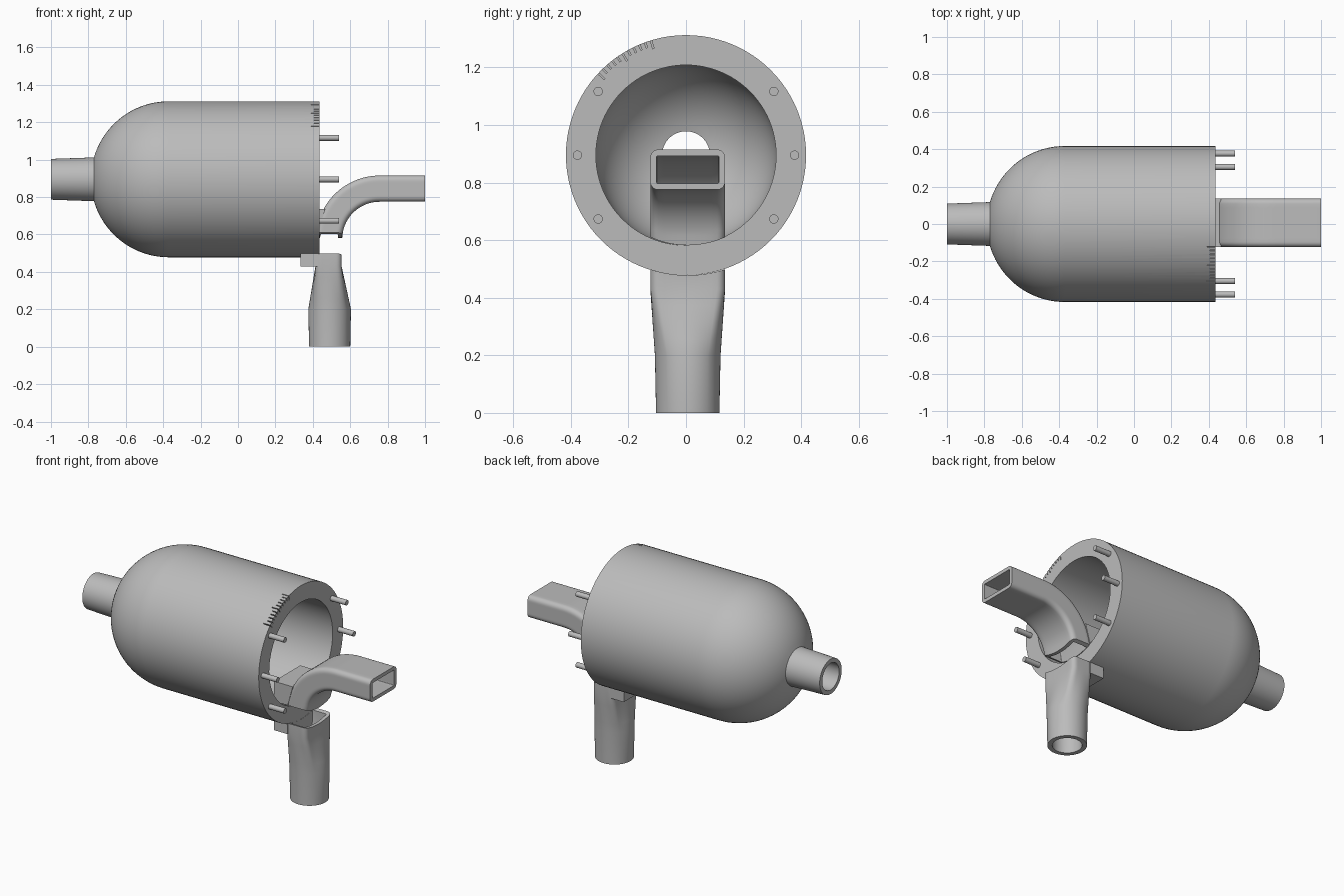
import bpy, bmesh
from math import sin, cos, pi, sqrt, radians, atan2
from mathutils import Matrix

if "Cube" in bpy.data.objects:
    bpy.data.objects.remove(bpy.data.objects["Cube"])

AXIS_Z = 0.895            # height of the vessel axis
R_OUT, R_IN = 0.417, 0.313
Y_OFF = 0.006             # sideways shift of duct and spout
WALL = 0.022

gray = bpy.data.materials.new("plain gray")
gray.use_nodes = True
gray.diffuse_color = (0.5, 0.5, 0.5, 1)
gray.node_tree.nodes["Principled BSDF"].inputs["Base Color"].default_value = gray.diffuse_color


def finish(name, bm):
    bmesh.ops.recalc_face_normals(bm, faces=bm.faces)
    mesh = bpy.data.meshes.new(name)
    bm.to_mesh(mesh)
    bm.free()
    mesh.materials.append(gray)
    obj = bpy.data.objects.new(name, mesh)
    bpy.context.collection.objects.link(obj)
    return obj


def activate(obj):
    bpy.ops.object.select_all(action='DESELECT')
    obj.select_set(True)
    bpy.context.view_layer.objects.active = obj


def smooth(obj):
    activate(obj)
    bpy.ops.object.shade_smooth_by_angle(angle=radians(30))


def loft(name, rings, wrap=True, caps=False):
    """Skin closed rings of equal size; wrap joins the last ring to the first."""
    bm = bmesh.new()
    rows = [[bm.verts.new(p) for p in ring] for ring in rings]
    pairs = list(zip(rows, rows[1:])) + ([(rows[-1], rows[0])] if wrap else [])
    for a, b in pairs:
        for i in range(len(a)):
            j = (i + 1) % len(a)
            bm.faces.new((a[i], a[j], b[j], b[i]))
    if caps:
        bm.faces.new(rows[0])
        bm.faces.new(rows[-1])
    return finish(name, bm)


def rounded_rect(hu, hv, r, side=10, arc=5):
    """Rounded rectangle points (u, v) with subdivided sides."""
    corners = []
    for k, (su, sv) in enumerate(((1, 1), (-1, 1), (-1, -1), (1, -1))):
        corners.append([(su * (hu - r) + r * cos(k * pi / 2 + i * pi / 2 / arc),
                         sv * (hv - r) + r * sin(k * pi / 2 + i * pi / 2 / arc))
                        for i in range(arc + 1)])
    pts = []
    for k, c in enumerate(corners):
        pts += c
        (u0, v0), (u1, v1) = c[-1], corners[(k + 1) % 4][0]
        pts += [(u0 + (u1 - u0) * i / side, v0 + (v1 - v0) * i / side)
                for i in range(1, side)]
    return pts


def saddle(y, radius):
    return AXIS_Z - sqrt(radius ** 2 - y ** 2)


# Vessel: hollow turned shell with domed end and neck
def dome(radius, neck):
    """Profile from the neck radius out to the full radius."""
    start = atan2(neck, sqrt(radius ** 2 - neck ** 2))
    angles = [start + (pi / 2 - start) * i / 20 for i in range(21)]
    return [(-0.37 - radius * cos(a), radius * sin(a)) for a in angles]


profile = [(-1, 0.109)] + dome(R_OUT, 0.117) + [(0.435, R_OUT), (0.435, R_IN)]
profile += dome(R_IN, 0.083)[::-1] + [(-1, 0.083)]
SEG = 96
vessel = loft("vessel", [[(x, r * cos(2 * pi * i / SEG), AXIS_Z + r * sin(2 * pi * i / SEG))
                          for i in range(SEG)] for x, r in profile])

# Engraved scale marks on the rim
bm = bmesh.new()
for i in range(11):
    length = 0.05 if i % 5 == 0 else 0.035
    depth = 0.06 if i % 5 == 0 else 0.04
    m = (Matrix.Translation((0, 0, AXIS_Z)) @ Matrix.Rotation(radians(17 + 3 * i), 4, 'X')
         @ Matrix.Translation((0.44 - length / 2, 0, R_OUT))
         @ Matrix.Diagonal((length, 0.005, depth, 1)))
    bmesh.ops.create_cube(bm, size=1, matrix=m)
cutter = finish("scale_cutter", bm)
cutter.hide_render = True
mod = vessel.modifiers.new("scale", 'BOOLEAN')
mod.operation = 'DIFFERENCE'
mod.object = cutter
activate(vessel)
bpy.ops.object.modifier_apply(modifier=mod.name)
bpy.data.objects.remove(cutter)
smooth(vessel)

# Locating pins around the rim
for side in (-1, 1):
    for deg in (-36, 0, 36):
        y = side * 0.377 * cos(radians(deg))
        z = AXIS_Z + 0.377 * sin(radians(deg))
        pin = loft("rim_pin", [[(x, y + 0.016 * cos(i * pi / 12), z + 0.016 * sin(i * pi / 12))
                                for i in range(24)] for x in (0.42, 0.54)],
                   wrap=False, caps=True)
        smooth(pin)

# Curved rectangular duct, its lower end fitted to the vessel bore
CX, CZ, BEND = 0.757, 0.575, 0.27


def duct_rings(section):
    rings = [[(CX - BEND - u, v + Y_OFF, saddle(v, R_IN)) for u, v in section]]
    for i in range(17):
        a = radians(12 + 78 * i / 16)
        rings.append([(CX - (BEND + u) * cos(a), v + Y_OFF, CZ + (BEND + u) * sin(a))
                      for u, v in section])
    rings.append([(1, v + Y_OFF, CZ + BEND + u) for u, v in section])
    return rings


outer = rounded_rect(0.07, 0.13, 0.028)
inner = rounded_rect(0.07 - WALL, 0.13 - WALL, 0.004)
smooth(loft("curved_duct", duct_rings(outer) + duct_rings(inner)[::-1]))

# Spout: rectangular mouth blending to a round tube
SX, MX = 0.49, 0.484


def spout_rings(section, hu, hv, r_mid, r_end):
    mouth = [(MX + u, v + Y_OFF, 0.43) for u, v in section]
    angles = [atan2(v / hv, u / hu) for u, v in section]

    def circle(r, z):
        return [(SX + r * cos(a), Y_OFF + r * sin(a), z) for a in angles]

    rings = [[(x, y, saddle(y - Y_OFF, R_OUT)) for x, y, z in mouth], mouth]
    tube = circle(r_mid, 0.2)
    for t in (0.25, 0.5, 0.75):
        rings.append([[p + (q - p) * t for p, q in zip(a, b)] for a, b in zip(mouth, tube)])
    return rings + [tube, circle(r_end, 0)]


smooth(loft("lower_spout", spout_rings(outer, 0.07, 0.13, 0.114, 0.11)
            + spout_rings(inner, 0.048, 0.108, 0.086, 0.083)[::-1]))


# Clamping lips that grip the vessel wall from inside and outside
def lip(name, radius, x_saddle, x_flat, z_flat):
    rings = []
    for i in range(17):
        v = -0.13 + 0.26 * i / 16
        s, y = saddle(v, radius), v + Y_OFF
        rings.append([(0.335, y, s), (x_saddle, y, s), (x_flat, y, z_flat), (0.335, y, z_flat)])
    smooth(loft(name, rings, wrap=False, caps=True))


lip("inner_lip", R_IN, 0.43, 0.465, 0.735)
lip("outer_lip", R_OUT, 0.43, 0.43, 0.43)
